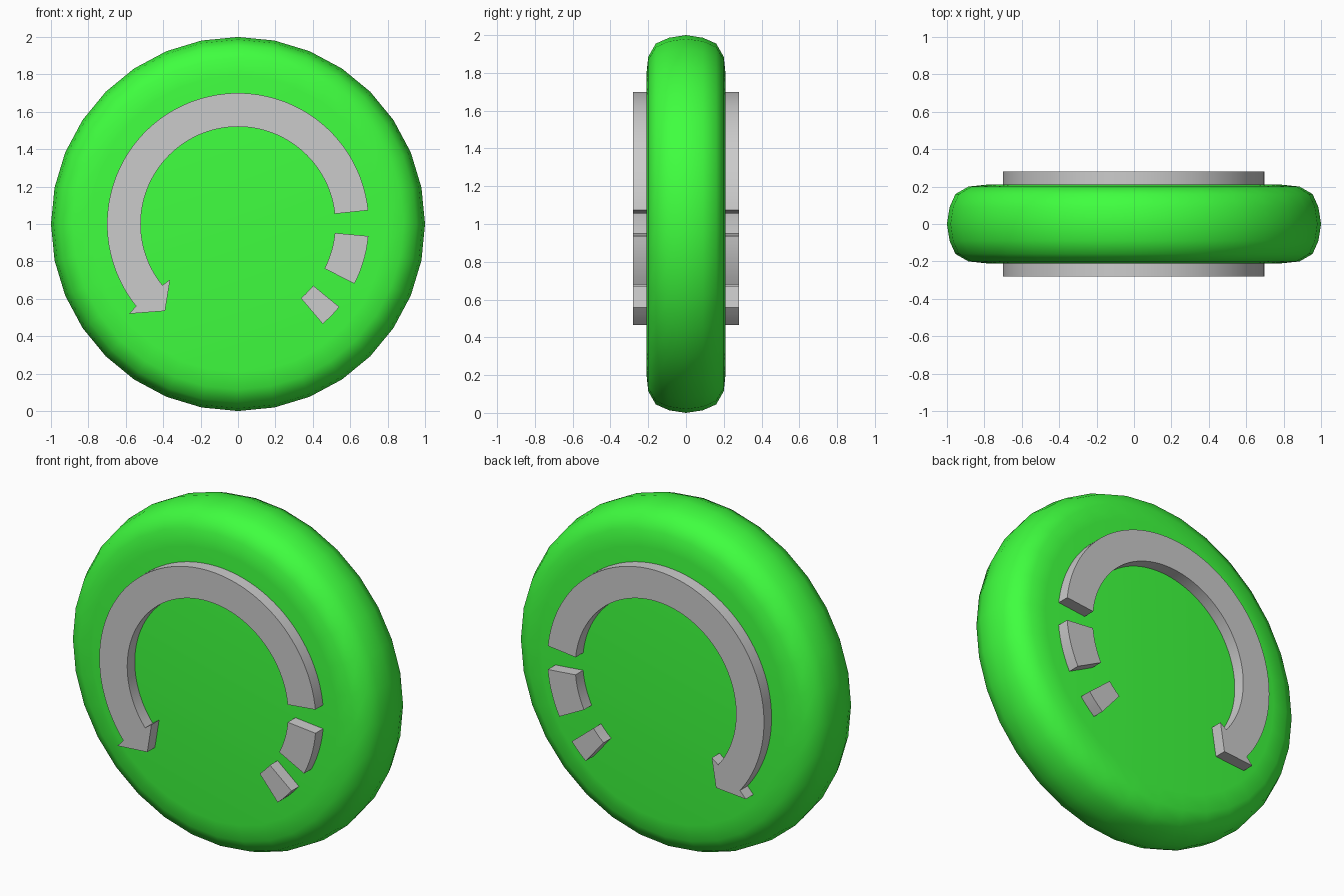
import bpy, bmesh, math

if "Cube" in bpy.data.objects:
    bpy.data.objects.remove(bpy.data.objects["Cube"])

CZ = 1.0          # height of the disc centre
SIDES = 32
HALF_DEPTH = 0.28


def make_object(name, bm, angle):
    bmesh.ops.recalc_face_normals(bm, faces=bm.faces)
    mesh = bpy.data.meshes.new(name)
    bm.to_mesh(mesh)
    bm.free()
    obj = bpy.data.objects.new(name, mesh)
    bpy.context.collection.objects.link(obj)
    bpy.ops.object.select_all(action='DESELECT')
    obj.select_set(True)
    bpy.context.view_layer.objects.active = obj
    bpy.ops.object.shade_smooth_by_angle(angle=math.radians(angle))
    return obj


def arc(radius, start, end, step=3):
    n = max(2, round(abs(end - start) / step))
    angles = [math.radians(start + (end - start) * i / n) for i in range(n + 1)]
    return [(radius * math.cos(a), CZ + radius * math.sin(a)) for a in angles]


def extrude_outline(name, outline):
    bm = bmesh.new()
    face = bm.faces.new([bm.verts.new((x, -HALF_DEPTH, z)) for x, z in outline])
    result = bmesh.ops.extrude_face_region(bm, geom=[face], use_keep_orig=True)
    verts = [v for v in result["geom"] if isinstance(v, bmesh.types.BMVert)]
    bmesh.ops.translate(bm, verts=verts, vec=(0, 2 * HALF_DEPTH, 0))
    return make_object(name, bm, 30)


# Rounded disc: lathed half profile (radius, y), mirrored front to back
half = [(0.79, 0.21), (0.885, 0.2), (0.955, 0.16), (0.986, 0.09)]
profile = [(r, -y) for r, y in half] + [(1.0, 0.0)] + half[::-1]
bm = bmesh.new()
rings = []
for r, y in profile:
    angles = [2 * math.pi * i / SIDES for i in range(SIDES)]
    rings.append([bm.verts.new((r * math.cos(a), y, CZ + r * math.sin(a))) for a in angles])
for a, b in zip(rings, rings[1:]):
    for i in range(SIDES):
        j = (i + 1) % SIDES
        bm.faces.new((a[i], a[j], b[j], b[i]))
bm.faces.new(rings[0])
bm.faces.new(rings[-1])
disc = make_object("disc", bm, 80)

green = bpy.data.materials.new("green")
green.diffuse_color = (0.05, 1.0, 0.05, 1.0)
green.use_nodes = True
green.node_tree.nodes["Principled BSDF"].inputs["Base Color"].default_value = green.diffuse_color
disc.data.materials.append(green)

# Curved arrow running through the disc, with its small head
R_IN, R_OUT = 0.52, 0.70
head = [(-0.583, 0.52), (-0.39, 0.535), (-0.363, 0.703)]
extrude_outline("curved_arrow",
                arc(R_OUT, 6, 218.9) + head + arc(R_IN, 219, 6))

# Two broken-off tail dashes
for name, start, end in (("long_dash", -5.3, -27.2), ("short_dash", -39.3, -49.7)):
    extrude_outline(name, arc(R_OUT, start, end) + arc(R_IN, end, start))
